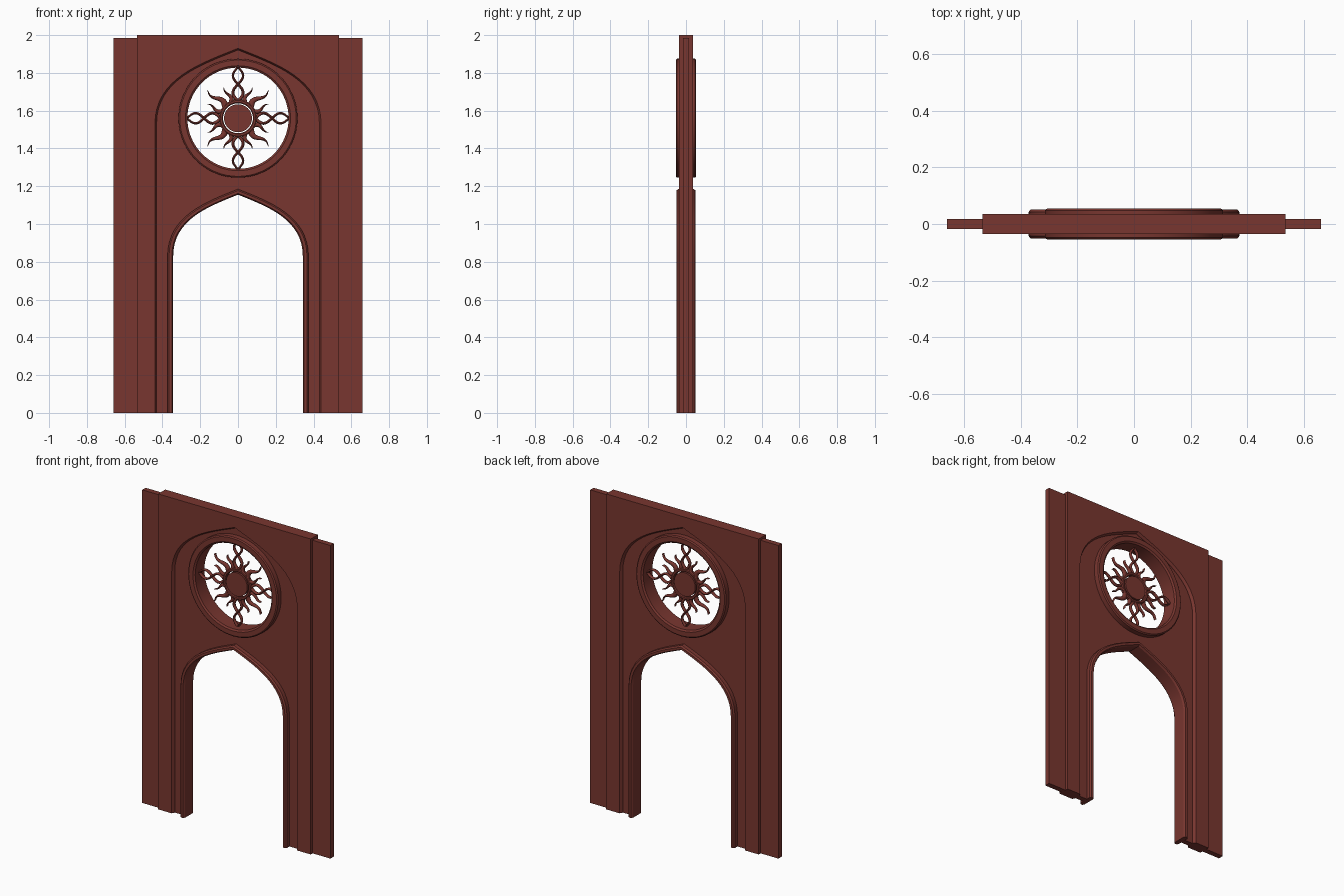
import bpy
import bmesh
from math import sin, cos, pi, radians

cube = bpy.data.objects.get("Cube")
if cube:
    bpy.data.objects.remove(cube, do_unlink=True)

clay = bpy.data.materials.new("red_brown_clay")
clay.use_nodes = True
colour = (0.19, 0.037, 0.029, 1)
clay.diffuse_color = colour
clay.node_tree.nodes["Principled BSDF"].inputs["Base Color"].default_value = colour

HUB_Z = 1.56          # centre of the round window
DOOR = (0.343, 0.83, 1.155)     # half width, springing height, apex
RECESS = (0.44, 1.53, 1.93)


def add_object(name, mesh, smooth=35):
    mesh.materials.clear()
    mesh.materials.append(clay)
    ob = bpy.data.objects.new(name, mesh)
    bpy.context.collection.objects.link(ob)
    bpy.ops.object.select_all(action='DESELECT')
    ob.select_set(True)
    bpy.context.view_layer.objects.active = ob
    bpy.ops.object.shade_smooth_by_angle(angle=radians(smooth))
    return ob


def arch(shape, grow=0.0, steps=16):
    """Pointed arch outline, from the right foot over the apex to the left foot."""
    w, spring, top = shape[0] + grow, shape[1], shape[2] + grow
    h = top - spring
    half = []
    for i in range(steps + 1):
        t = i / steps
        a, b, c, d = (1 - t) ** 3, 3 * t * (1 - t) ** 2, 3 * t * t * (1 - t), t ** 3
        half.append((w * (a + b + 0.45 * c),
                     spring + 0.6 * h * b + (top - spring - 0.18 * w) * c + h * d))
    right = [(w, 0)] + half
    return right + [(-x, z) for x, z in reversed(right[:-1])]


def circle(r, n=64):
    return [(r * cos(2 * pi * i / n), HUB_Z + r * sin(2 * pi * i / n)) for i in range(n)]


def plate(name, outlines, depth):
    """Flat upright slab; later outlines cut holes in the first."""
    curve = bpy.data.curves.new(name, 'CURVE')
    curve.dimensions = '2D'
    curve.fill_mode = 'BOTH'
    curve.extrude = depth
    for pts in outlines:
        sp = curve.splines.new('POLY')
        sp.points.add(len(pts) - 1)
        for p, (x, z) in zip(sp.points, pts):
            p.co = (x, z, 0, 1)
        sp.use_cyclic_u = True
    temp = bpy.data.objects.new(name + "_curve", curve)
    bpy.context.collection.objects.link(temp)
    graph = bpy.context.evaluated_depsgraph_get()
    mesh = bpy.data.meshes.new_from_object(temp.evaluated_get(graph))
    bpy.data.objects.remove(temp, do_unlink=True)
    for v in mesh.vertices:
        x, z, y = v.co
        v.co = (x, -y, z)
    bm = bmesh.new()
    bm.from_mesh(mesh)
    bmesh.ops.remove_doubles(bm, verts=bm.verts, dist=0.0001)
    bmesh.ops.recalc_face_normals(bm, faces=bm.faces)
    bm.to_mesh(mesh)
    bm.free()
    return add_object(name, mesh)


def loft(bm, sections, loop=False):
    """Skin a row of closed cross-sections, capped unless the row is a loop."""
    rows = [[bm.verts.new(p) for p in s] for s in sections]
    n = len(rows[0])
    pairs = list(zip(rows, rows[1:])) + ([(rows[-1], rows[0])] if loop else [])
    for a, b in pairs:
        for i in range(n):
            j = (i + 1) % n
            bm.faces.new((a[i], a[j], b[j], b[i]))
    if not loop:
        bm.faces.new(rows[0])
        bm.faces.new(rows[-1])


def finish(name, bm, smooth=35):
    bmesh.ops.recalc_face_normals(bm, faces=bm.faces)
    mesh = bpy.data.meshes.new(name)
    bm.to_mesh(mesh)
    bm.free()
    return add_object(name, mesh, smooth)


def both_sides(profile):
    """Mirror a (offset, depth) profile to the back to close the section."""
    return [(o, -d) for o, d in profile] + [(o, d) for o, d in reversed(profile)]


def arch_moulding(name, shape, profile):
    profile = both_sides(profile)
    lines = [[(x, d, z) for x, z in arch(shape, o)] for o, d in profile]
    bm = bmesh.new()
    loft(bm, list(zip(*lines)))
    finish(name, bm, 25)


def round_moulding(name, profile):
    lines = [[(x, d, z) for x, z in circle(r)] for r, d in both_sides(profile)]
    bm = bmesh.new()
    loft(bm, list(zip(*lines)), loop=True)
    finish(name, bm, 25)


def ray(bm, angle, r0, r1, width, depth, wave, sx=1, sz=1, steps=20):
    """Tapered ray running outward, swung sideways by wave(t)."""
    ux, uz = cos(angle), sin(angle)
    path = []
    for i in range(steps + 1):
        t = i / steps
        r = r0 + (r1 - r0) * t
        path.append((r * ux - wave(t) * uz, r * uz + wave(t) * ux))
    sections = []
    for i, (x, z) in enumerate(path):
        ax, az = path[max(i - 1, 0)]
        bx, bz = path[min(i + 1, steps)]
        tx, tz = bx - ax, bz - az
        length = (tx * tx + tz * tz) ** 0.5
        nx, nz = -tz / length, tx / length
        w = width(i / steps)
        ring = []
        for k in range(8):
            a = 2 * pi * k / 8
            s = w * cos(a)
            ring.append((sx * (x + nx * s), depth * sin(a), HUB_Z + sz * (z + nz * s)))
        sections.append(ring)
    loft(bm, sections)


# Thin wall with the doorway and round window cut out
wall = [(0.66, 0), (0.66, 1.985), (-0.66, 1.985), (-0.66, 0)]
plate("wall_panel", [wall + arch(DOOR, 0.015)[::-1], circle(0.29)], 0.017)

# Thick surround standing proud of the wall, with a bevelled inner edge
surround = [(0.535, 0), (0.535, 2), (-0.535, 2), (-0.535, 0)]
plate("surround", [surround + arch(RECESS)[::-1]], 0.036)
arch_moulding("surround_bevel", RECESS, [(-0.009, 0.012), (-0.009, 0.022), (0, 0.036)])

# Door and window mouldings
arch_moulding("door_moulding", DOOR,
              [(0, 0.04), (0.007, 0.051), (0.022, 0.051), (0.03, 0.042)])
round_moulding("window_moulding",
               [(0.268, 0.046), (0.278, 0.054), (0.308, 0.054), (0.315, 0.048)])

# Sun: centre disc and the ring around it
plate("sun_disc", [circle(0.074, 48)], 0.013)
round_moulding("sun_ring", [(0.079, 0.008), (0.084, 0.013), (0.094, 0.013), (0.1, 0.008)])

# Four twisted pairs of strands reaching the window edge
bm = bmesh.new()
for quarter in range(4):
    for side in (-1, 1):
        ray(bm, quarter * pi / 2, 0.09, 0.27, lambda t: 0.0085 - 0.003 * t, 0.011,
            lambda t, s=side: s * 0.027 * sin(2 * pi * t), steps=28)
finish("sun_twisted_rays", bm, 60)

# Wavy diagonal rays with smaller curled rays beside them
bm = bmesh.new()
for sx in (-1, 1):
    for sz in (-1, 1):
        ray(bm, radians(43), 0.09, 0.22, lambda t: 0.018 * (1 - t) + 0.001, 0.011,
            lambda t: 0.013 * sin(2 * pi * t), sx, sz)
        for angle, swing in ((23, -1), (67, 1)):
            ray(bm, radians(angle), 0.09, 0.178, lambda t: 0.013 * (1 - t) + 0.001, 0.011,
                lambda t, s=swing: s * 0.009 * sin(1.8 * pi * t), sx, sz)
finish("sun_wavy_rays", bm, 60)
